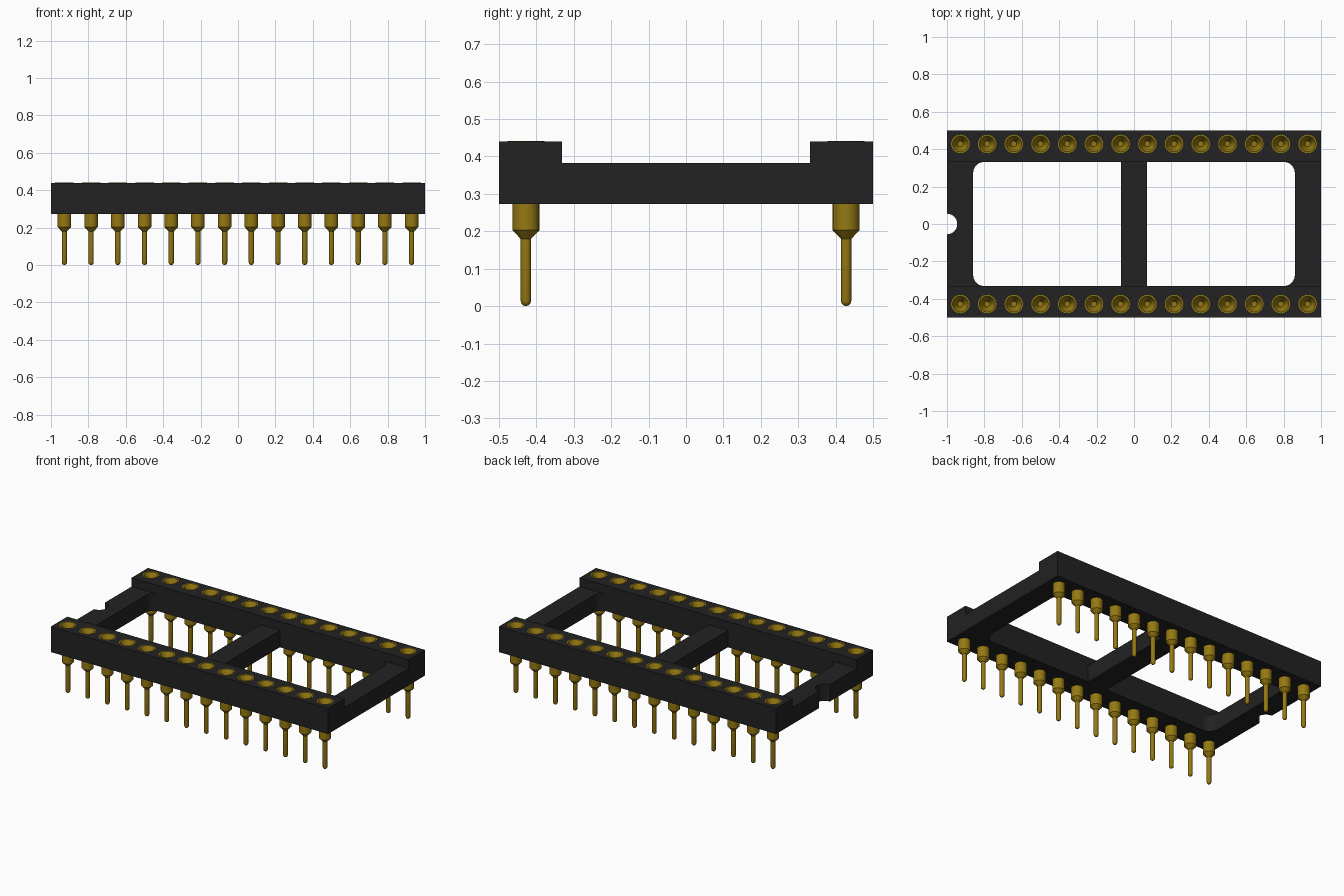
import bpy, bmesh
from math import sin, cos, pi, radians

if "Cube" in bpy.data.objects:
    bpy.data.objects.remove(bpy.data.objects["Cube"], do_unlink=True)

PINS, PITCH, ROW_Y = 14, 0.1428, 0.428
BOTTOM, BAR_TOP, TOP = 0.273, 0.383, 0.44
RAIL_IN = 0.332
PIN_X = [(i - (PINS - 1) / 2) * PITCH for i in range(PINS)]


def material(name, color, rough):
    m = bpy.data.materials.new(name)
    m.use_nodes = True
    m.diffuse_color = color
    b = m.node_tree.nodes["Principled BSDF"]
    b.inputs["Base Color"].default_value = color
    b.inputs["Roughness"].default_value = rough
    return m


black = material("black plastic", (0.016, 0.016, 0.016, 1), 0.6)
gold = material("gold contact", (0.30, 0.19, 0.006, 1), 0.4)


def add_object(name, bm, mat):
    bmesh.ops.recalc_face_normals(bm, faces=bm.faces)
    me = bpy.data.meshes.new(name)
    bm.to_mesh(me)
    bm.free()
    me.materials.append(mat)
    ob = bpy.data.objects.new(name, me)
    bpy.context.collection.objects.link(ob)
    return ob


def activate(ob):
    bpy.ops.object.select_all(action='DESELECT')
    ob.select_set(True)
    bpy.context.view_layer.objects.active = ob


def smooth(ob):
    activate(ob)
    bpy.ops.object.shade_smooth_by_angle(angle=radians(30))


def prism(name, outline, z0, z1, mat):
    """Extrude a flat outline upwards."""
    bm = bmesh.new()
    face = bm.faces.new([bm.verts.new((x, y, z0)) for x, y in outline])
    ext = bmesh.ops.extrude_face_region(bm, geom=[face])
    verts = [v for v in ext["geom"] if isinstance(v, bmesh.types.BMVert)]
    bmesh.ops.translate(bm, verts=verts, vec=(0, 0, z1 - z0))
    return add_object(name, bm, mat)


def arc(cx, cy, r, a0, a1, n):
    return [(cx + r * cos(radians(a0 + (a1 - a0) * i / n)),
             cy + r * sin(radians(a0 + (a1 - a0) * i / n))) for i in range(n + 1)]


def box_outline(x0, x1, y0, y1):
    return [(x0, y0), (x1, y0), (x1, y1), (x0, y1)]


# Pin rails with a round socket recess for every pin
for name, s in (("front_rail", -1), ("back_rail", 1)):
    y0, y1 = sorted((s * RAIL_IN, s * 0.5))
    rail = prism(name, box_outline(-1, 1, y0, y1), BOTTOM, TOP, black)
    bm = bmesh.new()
    for x in PIN_X:
        made = bmesh.ops.create_cone(bm, cap_ends=True, segments=24,
                                     radius1=0.049, radius2=0.049, depth=0.16)
        bmesh.ops.translate(bm, verts=made["verts"], vec=(x, s * ROW_Y, TOP))
    cutter = add_object("socket_cutter", bm, black)
    cutter.hide_render = True
    mod = rail.modifiers.new("sockets", 'BOOLEAN')
    mod.operation, mod.solver, mod.object = 'DIFFERENCE', 'EXACT', cutter
    activate(rail)
    bpy.ops.object.modifier_apply(modifier=mod.name)
    bpy.data.objects.remove(cutter, do_unlink=True)

# End bars with filleted inner corners; the right one has the index notch
R = 0.06
inner = (arc(-0.86 + R, -RAIL_IN + R, R, 270, 180, 8)
         + arc(-0.86 + R, RAIL_IN - R, R, 180, 90, 8))
notch = arc(-1, 0, 0.055, 90, -90, 16)
corners = [(-1, RAIL_IN), (-1, -RAIL_IN)]
smooth(prism("right_end_bar", inner + corners[:1] + notch + corners[1:],
             BOTTOM, BAR_TOP, black))
smooth(prism("left_end_bar", [(-x, y) for x, y in inner + corners],
             BOTTOM, BAR_TOP, black))

# Middle bar
prism("middle_bar", box_outline(-0.07, 0.07, -RAIL_IN, RAIL_IN),
      BOTTOM, BAR_TOP, black)

# Turned pin: rounded tip, thin leg, shoulder, barrel and funnel mouth (r, z)
PROFILE = [(0, 0), (0.007, 0.002), (0.012, 0.007), (0.014, 0.014), (0.014, 0.18),
           (0.036, 0.203), (0.036, 0.375), (0.0495, 0.375), (0.0495, TOP + 0.001),
           (0.042, TOP + 0.001), (0.019, 0.400), (0.015, 0.385), (0, 0.385)]
SEG = 24
bm = bmesh.new()
rings = []
for r, z in PROFILE:
    count = SEG if r else 1
    rings.append([bm.verts.new((r * cos(2 * pi * i / SEG), r * sin(2 * pi * i / SEG), z))
                  for i in range(count)])
for a, b in zip(rings, rings[1:]):
    for i in range(SEG):
        j = (i + 1) % SEG
        quad = [a[i % len(a)], a[j % len(a)], b[j % len(b)], b[i % len(b)]]
        bm.faces.new(list(dict.fromkeys(quad)))
pin = add_object("pin", bm, gold)
smooth(pin)

# Two rows of pins sharing one mesh
for row, s in (("front", -1), ("back", 1)):
    for i, x in enumerate(PIN_X):
        p = pin.copy()
        p.name = f"{row}_pin_{i + 1}"
        p.location = (x, s * ROW_Y, 0)
        bpy.context.collection.objects.link(p)
bpy.data.objects.remove(pin, do_unlink=True)
